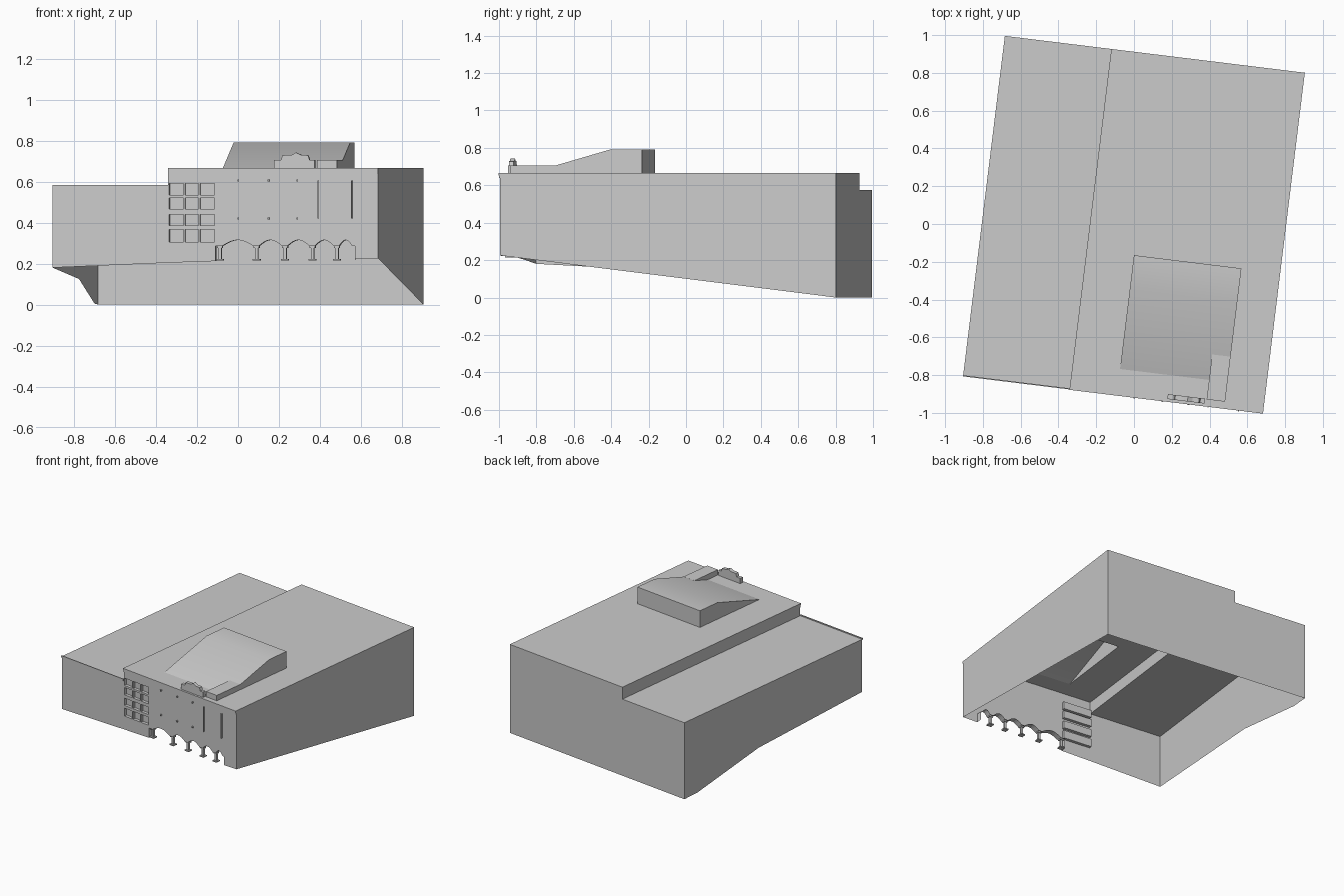
import bpy, bmesh, math
from mathutils import Matrix, Vector

cube = bpy.data.objects.get("Cube")
if cube:
    bpy.data.objects.remove(cube, do_unlink=True)

TURN = Matrix.Rotation(math.radians(-7), 4, 'Z')
U, V = 0.80, 0.905          # half width and half depth of the block
STEP = -0.232               # where the low roof meets the high roof
LOW, HIGH = 0.575, 0.665    # roof heights

stone = bpy.data.materials.new("grey_stone")
stone.use_nodes = True
GREY = (0.6, 0.6, 0.6, 1)
stone.diffuse_color = GREY
stone.node_tree.nodes["Principled BSDF"].inputs["Base Color"].default_value = GREY


def make(name, faces, smooth=False):
    """Object from a list of polygons, each a list of points in the block's own axes."""
    bm = bmesh.new()
    for pts in faces:
        bm.faces.new([bm.verts.new(p) for p in pts])
    bmesh.ops.remove_doubles(bm, verts=bm.verts, dist=0.0002)
    bm.transform(TURN)
    mesh = bpy.data.meshes.new(name)
    bm.to_mesh(mesh)
    bm.free()
    mesh.materials.append(stone)
    ob = bpy.data.objects.new(name, mesh)
    bpy.context.collection.objects.link(ob)
    if smooth:
        bpy.context.view_layer.objects.active = ob
        ob.select_set(True)
        bpy.ops.object.shade_smooth_by_angle(angle=math.radians(30))
        ob.select_set(False)
    return ob


def front(pts, v=-V):
    """Polygon facing the front; points go counter-clockwise as (u, z)."""
    return [(u, v, z) for u, z in pts]


def rect(u0, u1, z0, z1, v=-V):
    return front([(u0, z0), (u1, z0), (u1, z1), (u0, z1)], v)


def flat(u0, u1, v0, v1, z):
    return [(u0, v0, z), (u1, v0, z), (u1, v1, z), (u0, v1, z)]


def side(u, pts, right=True):
    pts = [(u, v, z) for v, z in pts]
    return pts if right else pts[::-1]


def box(u0, u1, v0, v1, z0, z1):
    return [rect(u0, u1, z0, z1, v0), rect(u0, u1, z0, z1, v1)[::-1],
            flat(u0, u1, v0, v1, z1), flat(u0, u1, v0, v1, z0)[::-1],
            side(u1, [(v0, z0), (v1, z0), (v1, z1), (v0, z1)]),
            side(u0, [(v0, z0), (v1, z0), (v1, z1), (v0, z1)], False)]


# outer walls, open underneath, with a sloping lower edge
make("right_wall", [side(U, [(-V, 0.225), (V, 0), (V, HIGH), (-V, HIGH)])])
make("left_wall", [side(-U, [(-V, 0.18), (0.15, 0.125), (0.77, 0.005), (V, 0),
                             (V, LOW), (-V, LOW)], False)])
make("back_wall", [front([(U, 0), (-U, 0), (-U, LOW), (STEP, LOW),
                          (STEP, HIGH), (U, HIGH)], V)])
make("roof_step", [side(STEP, [(-V, LOW), (V, LOW), (V, HIGH), (-V, HIGH)], False)])
make("low_roof", [flat(-U, STEP, -V, V, LOW)])

# high roof, open under the stage tower
T0, T1, FOOT, BACK = 0.02, 0.593, -0.771, -0.164
make("high_roof", [flat(STEP, U, -V, FOOT, HIGH), flat(STEP, U, BACK, V, HIGH),
                   flat(STEP, T0, FOOT, BACK, HIGH), flat(T1, U, FOOT, BACK, HIGH)])

# tower with a ramp falling to the front
TOP, KNEE = 0.79, -0.34
profile = [(FOOT, HIGH), (BACK, HIGH), (BACK, TOP), (KNEE, TOP)]
make("stage_tower", [side(T1, profile), side(T0, profile, False),
                     rect(T0, T1, HIGH, TOP, BACK)[::-1],
                     flat(T0, T1, KNEE, BACK, TOP),
                     [(T0, FOOT, HIGH), (T1, FOOT, HIGH), (T1, KNEE, TOP), (T0, KNEE, TOP)]],
     smooth=True)
make("roof_box", box(0.495, T1, -0.875, -0.635, HIGH, 0.705))

# stepped gable above the front
gable = [(0.288, HIGH), (0.487, HIGH), (0.487, 0.705), (0.462, 0.705), (0.455, 0.728),
         (0.42, 0.73), (0.395, 0.742), (0.375, 0.73), (0.328, 0.728), (0.322, 0.705),
         (0.288, 0.705)]
G0, G1 = -0.898, -0.872
rim = [[(a[0], G0, a[1]), (a[0], G1, a[1]), (b[0], G1, b[1]), (b[0], G0, b[1])]
       for a, b in zip(gable, gable[1:] + gable[:1])]
make("gable", [front(gable, G0), front(gable, G1)[::-1]] + rim)

# arched entrance: the upper edge of the opening, from right to left
piers = [0.02, 0.20, 0.34, 0.475, 0.595, 0.685]
SPRING, RISE, HALF = 0.285, 0.03, 0.012
edge = []
for a, b in zip(piers, piers[1:]):
    for i in range(9):
        t = i / 8
        edge.append((a + HALF + (b - a - 2 * HALF) * t, SPRING + RISE * math.sin(math.pi * t)))
edge = [(0, SPRING)] + edge + [(piers[-1], SPRING)]
opening = [(0, 0.212)] + edge + [(piers[-1], 0.221)]

# front wall: low part, balcony bay in strips, arched part
BAY0, BAY1 = -0.227, -0.005
rows = [(0.305, 0.365), (0.385, 0.44), (0.465, 0.52), (0.535, 0.59)]
levels = [0.212] + [z for r in rows for z in r] + [HIGH]
strips = [rect(STEP, 0, levels[i], levels[i + 1]) for i in range(0, len(levels), 2)]
ends = [rect(u0, u1, z0, z1) for z0, z1 in rows for u0, u1 in ((STEP, BAY0), (BAY1, 0))]
make("front_wall", [front([(-U, 0.18), (STEP, 0.204), (STEP, LOW), (-U, LOW)]),
                    front([(STEP, 0.204), (0, 0.212), (STEP, 0.212)]),
                    front(opening + [(U, 0.225), (U, HIGH), (0, HIGH)])] + strips + ends)

# vaults behind the arches
DEPTH = 0.045
make("arch_vaults", [[(a[0], -V, a[1]), (a[0], DEPTH - V, a[1]),
                      (b[0], DEPTH - V, b[1]), (b[0], -V, b[1])]
                     for a, b in zip(opening, opening[1:])])

# recessed balconies with posts
for n, (z0, z1) in enumerate(rows, 1):
    inner = DEPTH / 2 - V
    parts = box(BAY0, BAY1, -V, inner, z0, z1)[1:]
    for k in (1, 2):
        u = BAY0 + (BAY1 - BAY0) * k / 3
        parts += box(u - 0.004, u + 0.004, -V, inner, z0, z1)
    make(f"balcony_{n}", parts)

# entrance columns with capital and base
for n, u in enumerate(piers[:-1], 1):
    c = DEPTH / 2 - V
    parts = []
    for r, z0, z1 in ((0.008, 0.222, 0.275), (0.014, 0.275, SPRING), (0.018, 0.214, 0.222)):
        parts += box(u - r, u + r, c - r, c + r, z0, z1)
    make(f"column_{n}", parts)

# cornices, wall fins and lamps
make("high_cornice", box(STEP, U, -V - 0.008, -V, 0.652, HIGH)
     + box(STEP, U, -V - 0.004, -V, 0.638, 0.652))
make("low_cornice", box(-U, STEP, -V - 0.006, -V, 0.57, 0.583))
for n, u in enumerate((0.507, 0.67), 1):
    make(f"wall_fin_{n}", box(u - 0.003, u + 0.003, -V - 0.012, -V, 0.42, 0.605))
lamps = []
for u in (0.113, 0.262, 0.403):
    for z in (0.42, 0.605):
        lamps += box(u - 0.004, u + 0.004, -V - 0.012, -V, z - 0.005, z + 0.005)
make("wall_lamps", lamps)
